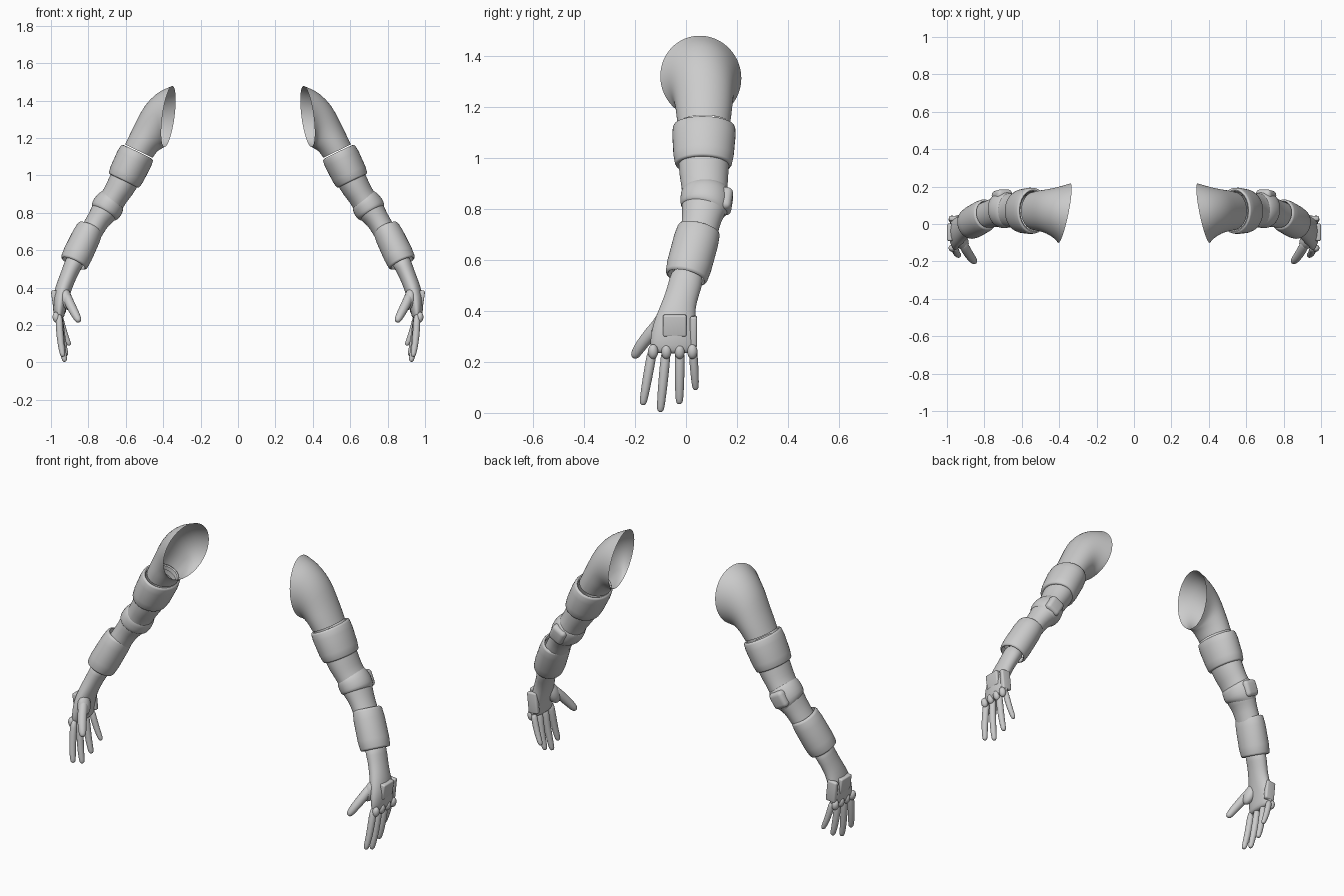
import bpy, bmesh, math
from mathutils import Vector, Matrix, Euler

if "Cube" in bpy.data.objects:
    bpy.data.objects.remove(bpy.data.objects["Cube"])

UP = Vector((0, 1, 0))


def finish(name, bm, subsurf=0, bevel=0.0, angle=40):
    """Mesh to object, mirrored to the other arm, smooth shaded."""
    bmesh.ops.recalc_face_normals(bm, faces=bm.faces[:])
    me = bpy.data.meshes.new(name)
    bm.to_mesh(me)
    bm.free()
    ob = bpy.data.objects.new(name, me)
    bpy.context.collection.objects.link(ob)
    bpy.ops.object.select_all(action='DESELECT')
    ob.select_set(True)
    bpy.context.view_layer.objects.active = ob
    if bevel:
        b = ob.modifiers.new("Bevel", 'BEVEL')
        b.width, b.segments = bevel, 4
        angle = 100
    if subsurf:
        ob.modifiers.new("Subsurf", 'SUBSURF').levels = subsurf
        ob.modifiers["Subsurf"].render_levels = subsurf
    bpy.ops.object.shade_smooth_by_angle(angle=math.radians(angle))
    m = ob.modifiers.new("Mirror", 'MIRROR')
    m.use_mirror_merge = False
    return ob


def loft(name, rings, n=24, caps=(True, True), subsurf=1, axes=None, angle=180):
    """Elliptical rings (x, y, z, thickness radius, y radius) skinned together."""
    bm = bmesh.new()
    pts = [Vector(r[:3]) for r in rings]
    loops = []
    for i, r in enumerate(rings):
        if axes:
            d = Vector(axes[i]).normalized()
        else:
            d = (pts[min(i + 1, len(pts) - 1)] - pts[max(i - 1, 0)]).normalized()
        b = (UP - d * UP.dot(d)).normalized()
        a = b.cross(d)
        loops.append([bm.verts.new(pts[i] + a * r[3] * math.cos(t) + b * r[4] * math.sin(t))
                      for t in (2 * math.pi * k / n for k in range(n))])
    for l0, l1 in zip(loops, loops[1:]):
        for k in range(n):
            bm.faces.new((l0[k], l0[(k + 1) % n], l1[(k + 1) % n], l1[k]))
    if caps[0]:
        bm.faces.new(loops[0])
    if caps[1]:
        bm.faces.new(loops[-1])
    return finish(name, bm, subsurf, angle=angle)


def cuff(name, p0, p1, r0, r1, wall, bulge=0.004):
    """Hollow sleeve with rounded lips."""
    p0, p1 = Vector(p0), Vector(p1)
    prof = [(.15, -wall), (.02, -wall), (0, -.012), (.02, -.003), (.06, 0), (.25, bulge),
            (.5, bulge), (.75, bulge), (.95, 0), (.985, -.003), (1, -.01), (.98, -wall), (.85, -wall)]
    rings = [(*p0.lerp(p1, t), r0[0] + (r1[0] - r0[0]) * t + o, r0[1] + (r1[1] - r0[1]) * t + o)
             for t, o in prof]
    loft(name, rings, 40, (False, False), 0, [p1 - p0] * len(prof), 50)


def block(name, loc, size, rot=(0, 0, 0), bevel=.01):
    bm = bmesh.new()
    mat = Matrix.LocRotScale(Vector(loc), Euler([math.radians(a) for a in rot]), Vector(size))
    bmesh.ops.create_cube(bm, size=1, matrix=mat)
    finish(name, bm, bevel=bevel)


def blob(name, loc, radii, rot=(0, 0, 0)):
    bm = bmesh.new()
    mat = Matrix.LocRotScale(Vector(loc), Euler([math.radians(a) for a in rot]), Vector(radii))
    bmesh.ops.create_uvsphere(bm, u_segments=20, v_segments=12, radius=1, matrix=mat)
    finish(name, bm, angle=180)


def digit(name, pts, r):
    """Finger tube with a rounded tip."""
    tip, prev = Vector(pts[-1]), Vector(pts[-2])
    d = (tip - prev).normalized()
    rings = [(*p, r * s, r * s) for p, s in zip(pts[:-1], (1.1, 1.1, 1.0))]
    rings += [(*(tip - d * r * k), r * s, r * s) for k, s in ((1.0, .85), (.4, .7), (0, .35))]
    loft(name, rings, 14)


# Open shoulder cup
loft("shoulder_cup", [
    (.372, .058, 1.315, .165, .163), (.395, .06, 1.305, .158, .15), (.42, .063, 1.293, .15, .136),
    (.455, .067, 1.26, .127, .121), (.482, .07, 1.212, .098, .113), (.507, .07, 1.172, .086, .109),
    (.53, .07, 1.13, .082, .103)], 32, (False, False), 1,
    [(.97, .2, .13), (1, .15, .03), (1, .1, -.08), (.93, .03, -.36), (.72, 0, -.6),
     (.55, 0, -.83), (.44, 0, -.9)])

# Upper arm, elbow and forearm core
loft("arm_core", [
    (.555, .07, 1.08, .078, .1), (.60, .07, .99, .08, .101), (.632, .07, .93, .077, .096),
    (.662, .073, .885, .068, .09), (.69, .075, .84, .076, .09), (.718, .072, .80, .074, .09),
    (.742, .062, .77, .062, .078), (.775, .053, .715, .06, .073), (.83, .03, .62, .062, .072),
    (.87, .008, .545, .056, .068)], 28, (False, True))

# Armour sleeves
cuff("upper_arm_cuff", (.537, .071, 1.125), (.612, .068, .97), (.096, .123), (.091, .111), .018)
cuff("forearm_cuff", (.788, .052, .722), (.879, 0, .53), (.072, .085), (.077, .084), .014)

# Elbow band and rear pad
loft("elbow_band", [
    (.668, .074, .875, .066, .086), (.674, .074, .868, .079, .095), (.697, .076, .833, .086, .099),
    (.714, .073, .803, .083, .095), (.72, .07, .793, .066, .086)], 28, (False, False))
block("elbow_pad", (.706, .15, .83), (.09, .062, .095), (-8, -28, 0), .022)

# Wrist and palm
loft("hand", [
    (.86, .012, .565, .056, .066), (.892, -.004, .50, .046, .066), (.912, -.02, .45, .044, .064),
    (.932, -.034, .40, .044, .071), (.950, -.045, .34, .042, .086), (.956, -.048, .28, .034, .094),
    (.956, -.048, .245, .028, .09), (.955, -.048, .232, .018, .075)], 24)
blob("thumb_base", (.918, -.095, .34), (.032, .04, .065), (-22, 15, 0))

# Fingers from index to little, with knuckle caps
fingers = [(-.128, -.17, .030, .935, .018), (-.076, -.101, .003, .925, .018),
           (-.024, -.026, .034, .918, .018), (.026, .038, .09, .90, .016)]
for i, (y0, y1, z1, x1, r) in enumerate(fingers):
    x0, z0 = .957, .265
    pts = [(x0, y0, z0)]
    for t, bow in ((.38, .006), (.72, .006), (1, 0)):
        pts.append((x0 + (x1 - x0) * t + bow, y0 + (y1 - y0) * t, z0 + (z1 - z0) * t))
    digit(f"finger_{i + 1}", pts, r)
    blob(f"knuckle_{i + 1}", (.972, y0 - .001, .24), (.019, .02, .029), (0, 8, 0))

# Thumb
digit("thumb", [(.925, -.085, .375), (.898, -.14, .31), (.872, -.178, .262), (.848, -.206, .216)], .024)

# Hand plates: back of hand and little-finger edge
block("hand_plate", (.979, -.044, .342), (.032, .092, .086), (0, 8, 0), .008)
block("hand_edge_plate", (.955, .03, .32), (.06, .028, .12), (0, 6, 0), .01)
